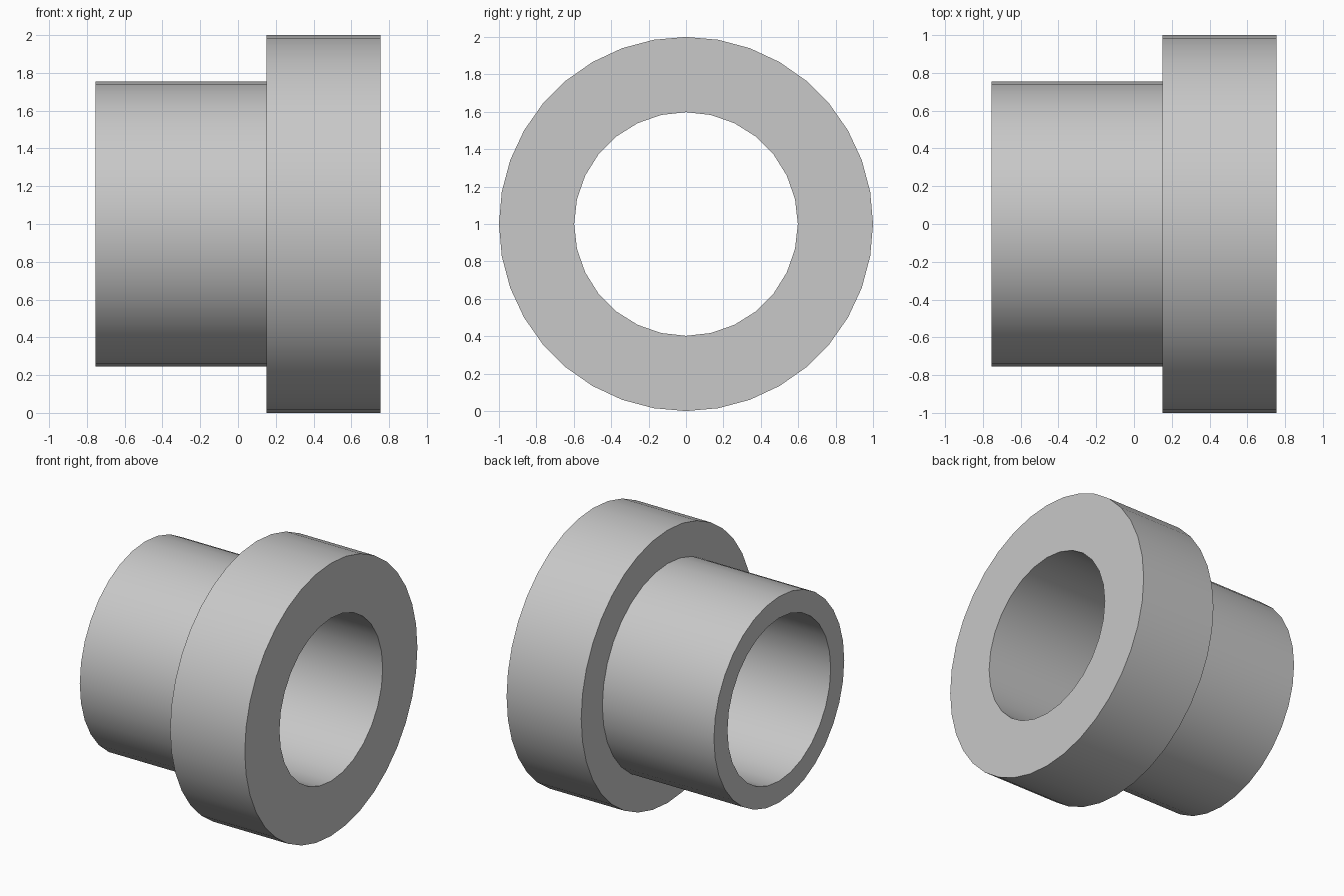
import bpy
import bmesh
from math import cos, sin, tau, radians

cube = bpy.data.objects.get("Cube")
if cube:
    bpy.data.objects.remove(cube, do_unlink=True)

END, STEP = 0.755, 0.15       # half length and flange shoulder along x
BORE, HUB, FLANGE = (0.598, 28), (0.755, 32), (1.0, 36)   # radius, sides

bm = bmesh.new()


def ring(size, x):
    """Closed loop of edges around the x axis."""
    radius, sides = size
    verts = [bm.verts.new((x, radius * cos(tau * i / sides), 1 + radius * sin(tau * i / sides)))
             for i in range(sides)]
    return [bm.edges.new((verts[i - 1], verts[i])) for i in range(sides)]


def wall(a, b):
    bmesh.ops.bridge_loops(bm, edges=a + b)


def flat_face(outer, inner):
    bmesh.ops.triangle_fill(bm, edges=outer + inner, use_beauty=True, normal=(1, 0, 0))


bore_left, bore_right = ring(BORE, -END), ring(BORE, END)
hub_end, hub_root = ring(HUB, -END), ring(HUB, STEP)
flange_back, flange_front = ring(FLANGE, STEP), ring(FLANGE, END)

# Cylindrical walls
wall(hub_end, hub_root)
wall(flange_back, flange_front)
wall(bore_left, bore_right)

# Annular end faces and shoulder
flat_face(hub_end, bore_left)
flat_face(flange_back, hub_root)
flat_face(flange_front, bore_right)
bmesh.ops.recalc_face_normals(bm, faces=bm.faces)

mesh = bpy.data.meshes.new("flanged_bushing")
bm.to_mesh(mesh)
bm.free()
bushing = bpy.data.objects.new("flanged_bushing", mesh)
bpy.context.collection.objects.link(bushing)

# Plain grey finish
grey = bpy.data.materials.new("light_grey")
grey.use_nodes = True
colour = (0.58, 0.58, 0.58, 1)
grey.diffuse_color = colour
grey.node_tree.nodes["Principled BSDF"].inputs["Base Color"].default_value = colour
mesh.materials.append(grey)

# Smooth walls with crisp rims
bpy.ops.object.select_all(action="DESELECT")
bushing.select_set(True)
bpy.context.view_layer.objects.active = bushing
bpy.ops.object.shade_smooth_by_angle(angle=radians(30))
